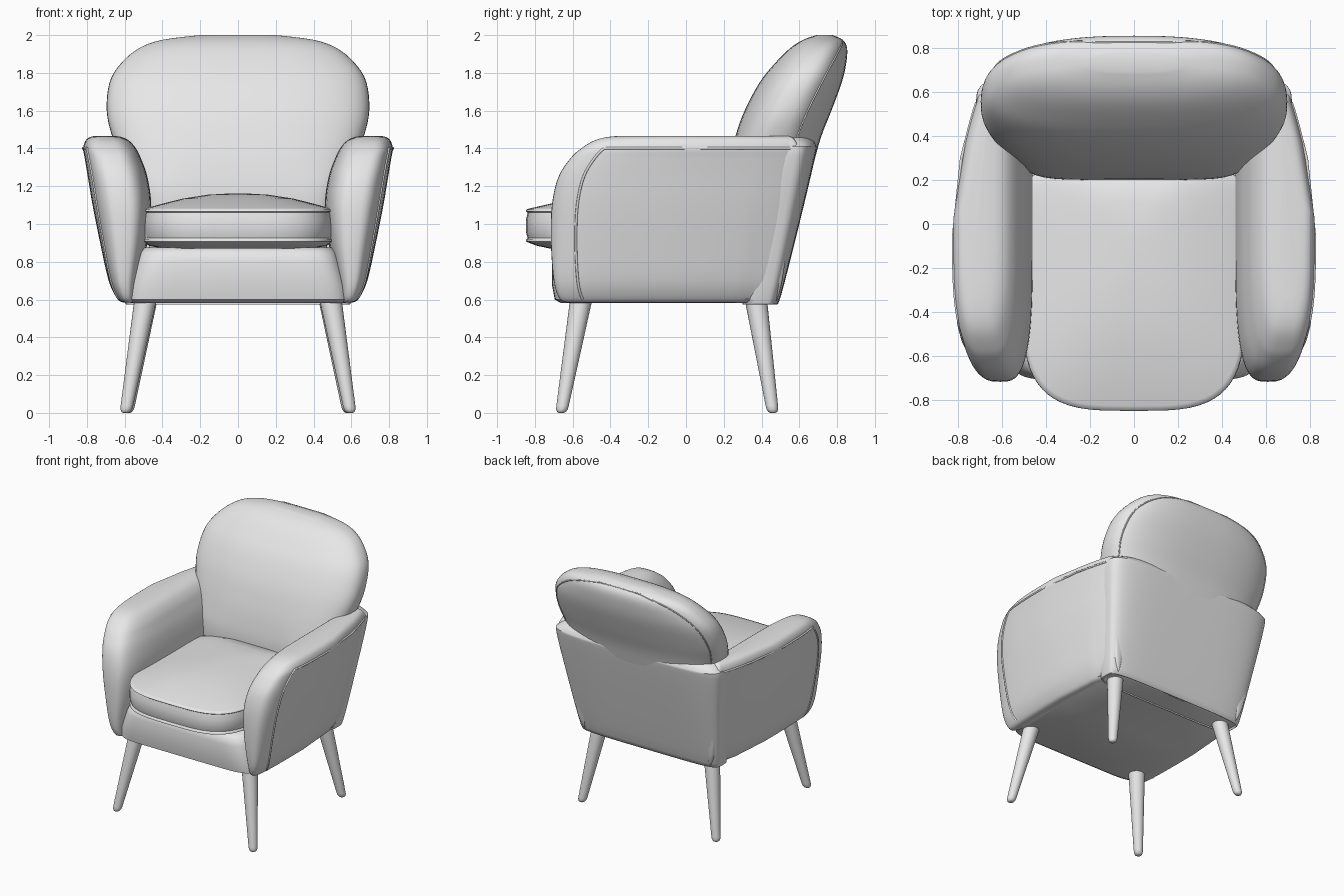
import bpy, bmesh
from math import sin, cos, pi, radians

if "Cube" in bpy.data.objects:
    bpy.data.objects.remove(bpy.data.objects["Cube"], do_unlink=True)

grey = bpy.data.materials.new("light_grey")
grey.use_nodes = True
grey.diffuse_color = (0.8, 0.8, 0.8, 1)
grey.node_tree.nodes["Principled BSDF"].inputs["Base Color"].default_value = (0.8, 0.8, 0.8, 1)


def ring_point(row, t, side=1):
    """Point at angle t on a horizontal superellipse: z, x range, y range, front and back squareness."""
    z, x0, x1, y0, y1, front, back = row[:7]
    c, s = cos(t), sin(t)
    p = 2 / (front if s < 0 else back)
    x = (x0 + x1) / 2 + (x1 - x0) / 2 * abs(c) ** p * (1 if c > 0 else -1)
    y = (y0 + y1) / 2 + (y1 - y0) / 2 * abs(s) ** p * (1 if s > 0 else -1)
    return x * side, y, z


def arm_point(row, t, side=1):
    """Arm section, drawn in toward the rear on its outer side."""
    x, y, z = ring_point(row, t)
    outer = max(0, min(1, (x - row[1]) / (row[2] - row[1])))
    x -= 0.1 * max(0, min(1, (y - 0.15) / 0.4)) * outer
    return x * side, y, z


def smooth_rows(rows, steps=4):
    """Spline through the given rows."""
    out = []
    for i in range(len(rows) - 1):
        a, b, c, d = (rows[max(0, min(len(rows) - 1, i + k))] for k in (-1, 0, 1, 2))
        for j in range(steps):
            u = j / steps
            out.append(tuple(q + u / 2 * (r - p + u * (2 * p - 5 * q + 4 * r - s + u * (3 * (q - r) + s - p)))
                             for p, q, r, s in zip(a, b, c, d)))
    return out + [rows[-1]]


def loft(name, rows, point=ring_point, side=1, count=64, angle=40):
    bm = bmesh.new()
    rings = [[bm.verts.new(point(r, 2 * pi * k / count, side)) for k in range(count)] for r in rows]
    for low, high in zip(rings, rings[1:]):
        for k in range(count):
            n = (k + 1) % count
            bm.faces.new((low[k], low[n], high[n], high[k]))
    bm.faces.new(rings[0][::-1])
    bm.faces.new(rings[-1])
    bmesh.ops.recalc_face_normals(bm, faces=bm.faces)
    mesh = bpy.data.meshes.new(name)
    bm.to_mesh(mesh)
    bm.free()
    mesh.materials.append(grey)
    ob = bpy.data.objects.new(name, mesh)
    bpy.context.collection.objects.link(ob)
    bpy.ops.object.select_all(action='DESELECT')
    ob.select_set(True)
    bpy.context.view_layer.objects.active = ob
    bpy.ops.object.shade_smooth_by_angle(angle=radians(angle))
    return ob


def piping(name, points, radius=0.007):
    curve = bpy.data.curves.new(name, 'CURVE')
    curve.dimensions = '3D'
    curve.bevel_depth = radius
    curve.bevel_resolution = 2
    spline = curve.splines.new('POLY')
    spline.points.add(len(points) - 1)
    for target, p in zip(spline.points, points):
        target.co = (*p, 1)
    curve.materials.append(grey)
    bpy.context.collection.objects.link(bpy.data.objects.new(name, curve))


def centred(table):
    return [(z, -w, w, y0, y1, f, b) for z, w, y0, y1, f, b in table]


# Seat base
loft("seat_base", centred([
    (0.583, 0.57, -0.665, 0.46, 9, 9), (0.6, 0.6, -0.695, 0.48, 9, 9),
    (0.68, 0.585, -0.71, 0.5, 9, 9), (0.8, 0.55, -0.71, 0.5, 8, 8),
    (0.85, 0.53, -0.7, 0.5, 8, 8), (0.875, 0.5, -0.67, 0.48, 8, 8)]))

# Rear shell that joins the arms
loft("rear_shell", smooth_rows(centred([
    (0.585, 0.58, 0.3, 0.475, 5, 5), (0.61, 0.605, 0.3, 0.5, 5, 5),
    (1.0, 0.665, 0.33, 0.6, 5, 4.5), (1.36, 0.715, 0.37, 0.685, 5, 4),
    (1.42, 0.7, 0.38, 0.69, 5, 4), (1.46, 0.64, 0.4, 0.67, 4, 3)])))

# Backrest with its seam
back = centred([
    (0.75, 0.46, 0.24, 0.5, 8, 4), (1.1, 0.5, 0.2, 0.61, 6, 4),
    (1.3, 0.6, 0.22, 0.67, 3.5, 3), (1.46, 0.665, 0.26, 0.715, 2.8, 2.6),
    (1.6, 0.695, 0.31, 0.77, 2.6, 2.5), (1.75, 0.68, 0.39, 0.825, 2.6, 2.5),
    (1.85, 0.62, 0.47, 0.848, 2.6, 2.5), (1.93, 0.525, 0.55, 0.853, 2.6, 2.5),
    (1.975, 0.4, 0.62, 0.83, 2.6, 2.5), (2.0, 0.2, 0.69, 0.775, 2.6, 2.5)])
loft("backrest", smooth_rows(back), angle=60)
seam_rows = smooth_rows([r + (a,) for r, a in zip(back[3:9], (20, 22, 26, 32, 45, 70))])
half = [ring_point(r, radians(r[7])) for r in seam_rows]
piping("backrest_seam", half + [(-x, y, z) for x, y, z in reversed(half)], 0.005)

# Seat cushion with a crowned top and corded edges
loft("seat_cushion", centred([
    (0.87, 0.4, -0.72, 0.2, 3.5, 9), (0.885, 0.47, -0.79, 0.24, 3.5, 9),
    (0.9, 0.495, -0.83, 0.25, 3.5, 9), (0.907, 0.507, -0.848, 0.25, 3.5, 9),
    (0.917, 0.507, -0.848, 0.25, 3.5, 9), (0.925, 0.5, -0.838, 0.25, 3.5, 9),
    (0.96, 0.508, -0.848, 0.25, 3.5, 9), (1.02, 0.508, -0.848, 0.25, 3.5, 9),
    (1.06, 0.5, -0.838, 0.25, 3.5, 9), (1.067, 0.507, -0.848, 0.25, 3.5, 9),
    (1.077, 0.505, -0.845, 0.25, 3.5, 9), (1.083, 0.49, -0.825, 0.25, 3.5, 9),
    (1.105, 0.41, -0.73, 0.24, 3.3, 8), (1.135, 0.29, -0.58, 0.2, 3, 6),
    (1.155, 0.16, -0.4, 0.1, 2.5, 4), (1.162, 0.04, -0.2, -0.05, 2, 2)]), angle=60)

# Arms with corded outer panels
arm_rows = smooth_rows([(z, xi, xo, y0, y1, 3.4, 9) for z, xi, xo, y0, y1 in (
    (0.585, 0.55, 0.61, -0.63, 0.47), (0.605, 0.54, 0.64, -0.67, 0.485),
    (0.7, 0.52, 0.685, -0.7, 0.51), (0.9, 0.48, 0.73, -0.715, 0.54),
    (1.1, 0.46, 0.77, -0.71, 0.57), (1.25, 0.48, 0.795, -0.675, 0.59),
    (1.35, 0.515, 0.812, -0.61, 0.6), (1.4, 0.54, 0.82, -0.555, 0.6),
    (1.44, 0.575, 0.808, -0.49, 0.58), (1.46, 0.615, 0.785, -0.42, 0.56),
    (1.467, 0.66, 0.75, -0.34, 0.53))])
corner = radians(-42)
panel_rows = [r for r in arm_rows if 0.6 < r[0] < 1.401]
for side, word in ((1, "left"), (-1, "right")):
    loft(word + "_arm", arm_rows, arm_point, side, angle=60)
    cord = [arm_point(r, corner, side) for r in panel_rows]
    cord += [arm_point(panel_rows[-1], corner + radians(4 * k), side) for k in range(1, 22)]
    piping(word + "_arm_piping", cord)

# Splayed tapering legs
for side, word in ((1, "left"), (-1, "right")):
    for place, foot, top in (("front", (0.595, -0.66), (0.49, -0.555)),
                             ("back", (0.585, 0.46), (0.485, 0.37))):
        rows = []
        for z, r in ((0, 0.014), (0.006, 0.024), (0.02, 0.031), (0.04, 0.033), (0.62, 0.06)):
            x, y = (a + (b - a) * z / 0.6 for a, b in zip(foot, top))
            rows.append((z, x - r, x + r, y - r, y + r, 2, 2))
        loft(f"{word}_{place}_leg", rows, side=side, count=24, angle=50)
